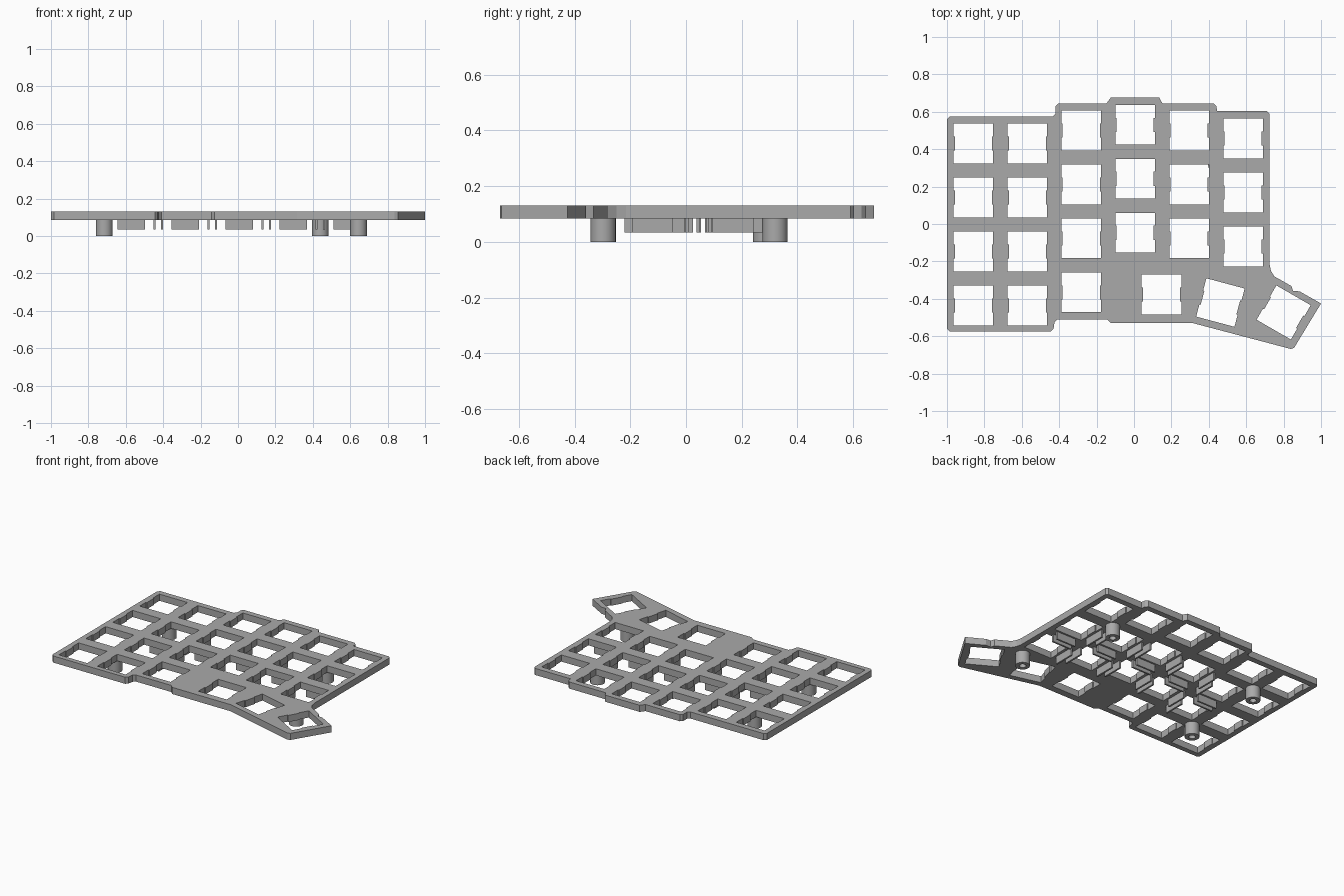
import bpy, bmesh, math
from mathutils import Matrix, Vector

if "Cube" in bpy.data.objects:
    bpy.data.objects.remove(bpy.data.objects["Cube"])

grey = bpy.data.materials.new("plain_grey")
grey.use_nodes = True
colour = (0.40, 0.40, 0.40, 1)
grey.diffuse_color = colour
grey.node_tree.nodes["Principled BSDF"].inputs["Base Color"].default_value = colour

PITCH = 0.2885
HALF = 0.106            # half the width of a key opening
BOTTOM, TOP = 0.085, 0.13
RIB_BOTTOM = 0.034


def add_mesh(name, mesh):
    obj = bpy.data.objects.new(name, mesh)
    bpy.context.collection.objects.link(obj)
    mesh.materials.clear()
    mesh.materials.append(grey)
    return obj


# Key openings: (x, y, turn in degrees), columns first, then the thumb fan
tops = [0.43, 0.43, 0.50, 0.53, 0.50, 0.457]
counts = [4, 4, 4, 3, 3, 3]
col_x = [-0.859 + PITCH * c for c in range(6)]
keys = [(col_x[c], tops[c] - PITCH * r, 0) for c in range(6) for r in range(counts[c])]
keys += [(0.147, -0.377, 0), (0.462, -0.42, -15), (0.80, -0.473, -30)]

# Plate outline with chamfered steps
outline = [
    (-1, 0.56), (-0.985, 0.575), (-0.435, 0.575), (-0.42, 0.59), (-0.42, 0.63),
    (-0.405, 0.645), (-0.147, 0.645), (-0.125, 0.675), (0.135, 0.675), (0.152, 0.645),
    (0.425, 0.645), (0.44, 0.63), (0.445, 0.603), (0.71, 0.603), (0.725, 0.59),
    (0.725, -0.215), (0.732, -0.25), (0.75, -0.28), (0.842, -0.332), (0.85, -0.358),
    (0.885, -0.36), (1, -0.425), (0.856, -0.662), (0.838, -0.668), (0.315, -0.53),
    (-0.125, -0.53), (-0.142, -0.51), (-0.41, -0.51), (-0.425, -0.525),
    (-0.43, -0.56), (-0.445, -0.575), (-0.985, -0.575), (-1, -0.56)]


def opening(x, y, turn):
    # Square with a shallow clip nub on the left and right sides
    n, t = 0.038, HALF - 0.007
    side = [(HALF, -HALF), (HALF, -n), (t, -n), (t, n), (HALF, n), (HALF, HALF)]
    loop = side + [(-a, -b) for a, b in side]
    rot = Matrix.Rotation(math.radians(turn), 2)
    return [rot @ Vector(p) + Vector((x, y)) for p in loop]


# Plate: filled flat curve with openings, extruded
curve = bpy.data.curves.new("plate_profile", 'CURVE')
curve.dimensions = '2D'
curve.fill_mode = 'BOTH'
curve.extrude = (TOP - BOTTOM) / 2
for loop in [outline] + [opening(*k) for k in keys]:
    spline = curve.splines.new('POLY')
    spline.points.add(len(loop) - 1)
    for point, (x, y) in zip(spline.points, loop):
        point.co = (x, y, 0, 1)
    spline.use_cyclic_u = True
helper = bpy.data.objects.new("profile_helper", curve)
bpy.context.collection.objects.link(helper)
depsgraph = bpy.context.evaluated_depsgraph_get()
plate_mesh = bpy.data.meshes.new_from_object(helper.evaluated_get(depsgraph))
bpy.data.objects.remove(helper)
bm = bmesh.new()
bm.from_mesh(plate_mesh)
bmesh.ops.remove_doubles(bm, verts=bm.verts, dist=0.0001)
bmesh.ops.recalc_face_normals(bm, faces=bm.faces)
for f in bm.faces:
    f.smooth = False
    f.material_index = 0
bm.to_mesh(plate_mesh)
bm.free()
plate_mesh.name = "key_plate"
plate = add_mesh("key_plate", plate_mesh)
plate.location.z = (TOP + BOTTOM) / 2

# Stiffening ribs under the two middle rows, facing the neighbouring openings
bm = bmesh.new()
RIB, THICK = 0.146, 0.012
OFFSET = PITCH / 2 - 0.02


def rib(x, y, sx, sy):
    depth = BOTTOM - RIB_BOTTOM + 0.002
    m = Matrix.Translation((x, y, RIB_BOTTOM + depth / 2)) @ Matrix.Diagonal((sx, sy, depth, 1))
    bmesh.ops.create_cube(bm, size=1, matrix=m)


for c in range(1, 6):
    for r, toward_gap in ((1, -1), (2, 1)):
        x, y = col_x[c], tops[c] - PITCH * r
        rib(x, y + toward_gap * OFFSET, RIB, THICK)
        if c > 1:
            rib(x - OFFSET, y, THICK, RIB)
        if c < 5:
            rib(x + OFFSET, y, THICK, RIB)
mesh = bpy.data.meshes.new("stiffening_ribs")
bm.to_mesh(mesh)
bm.free()
add_mesh("stiffening_ribs", mesh)


# Hollow screw posts: revolved profile with a blind bore
def post(name, x, y):
    profile = [(0, 0.07), (0.021, 0.07), (0.021, 0), (0.045, 0), (0.045, BOTTOM + 0.002)]
    bm = bmesh.new()
    verts = [bm.verts.new((r, 0, z)) for r, z in profile]
    edges = [bm.edges.new(pair) for pair in zip(verts, verts[1:])]
    bmesh.ops.spin(bm, geom=verts + edges, cent=(0, 0, 0), axis=(0, 0, 1),
                   angle=2 * math.pi, steps=32)
    bmesh.ops.remove_doubles(bm, verts=bm.verts, dist=0.0001)
    bmesh.ops.recalc_face_normals(bm, faces=bm.faces)
    # The open top rim makes the outside direction ambiguous, so check it
    outer = max(bm.faces, key=lambda f: f.calc_center_median().xy.length)
    if outer.normal.xy.dot(outer.calc_center_median().xy) < 0:
        bmesh.ops.reverse_faces(bm, faces=bm.faces)
    mesh = bpy.data.meshes.new(name)
    bm.to_mesh(mesh)
    bm.free()
    obj = add_mesh(name, mesh)
    obj.location = (x, y, 0)
    bpy.ops.object.select_all(action='DESELECT')
    obj.select_set(True)
    bpy.context.view_layer.objects.active = obj
    bpy.ops.object.shade_smooth_by_angle(angle=math.radians(30))


post("screw_post_back_right", -0.715, 0.286)
post("screw_post_front_right", -0.715, -0.297)
post("screw_post_back_left", 0.44, 0.32)
post("screw_post_front_left", 0.645, -0.297)
